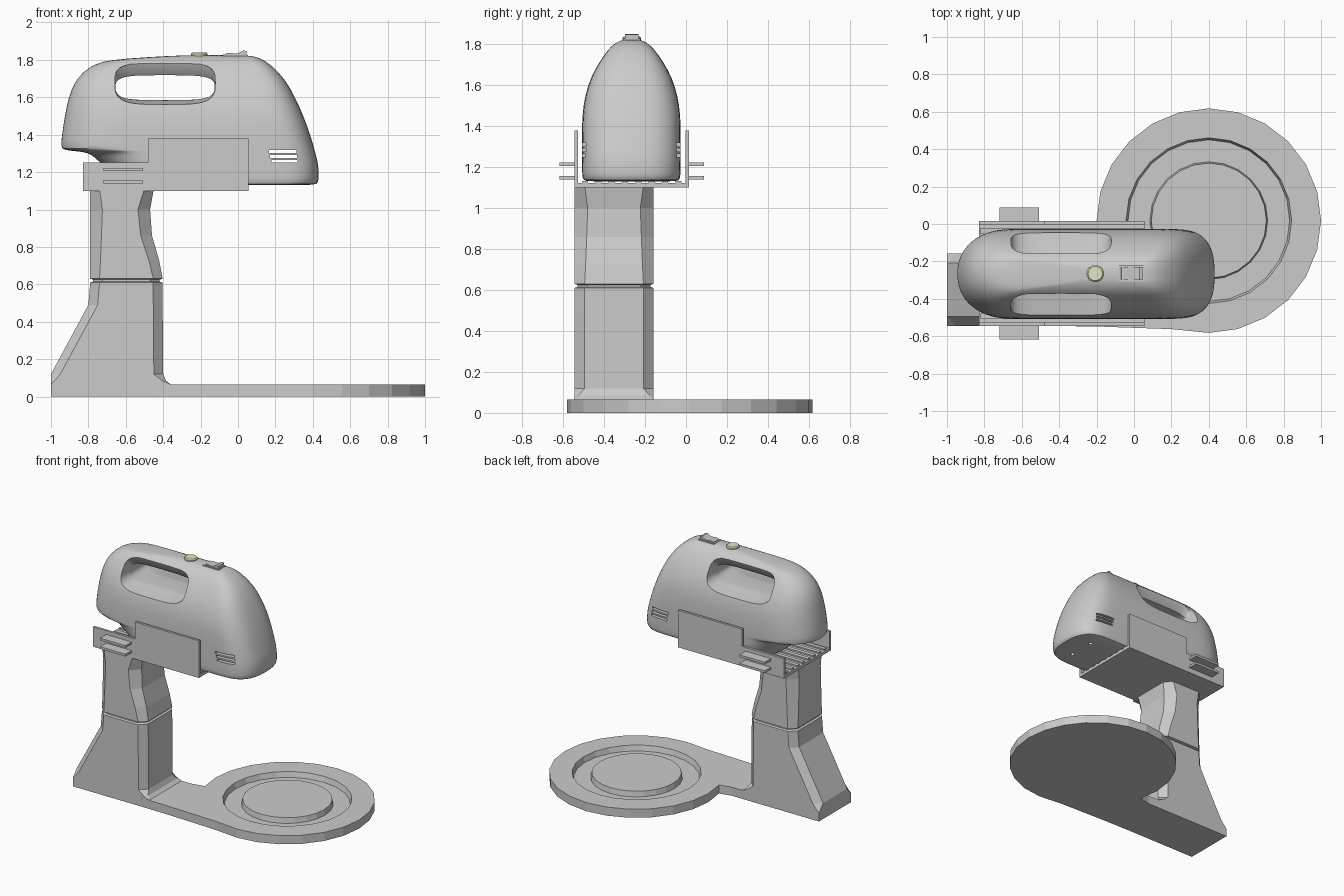
import bpy, bmesh
from math import pi, sin, cos, radians, copysign

if "Cube" in bpy.data.objects:
    bpy.data.objects.remove(bpy.data.objects["Cube"])

YC = -0.265  # middle plane of stand and mixer


def loft(name, rings, closed=False):
    """Skin equal-length rings of points; cap the ends or close the loop."""
    bm = bmesh.new()
    vs = [[bm.verts.new(p) for p in r] for r in rings]
    n = len(rings[0])
    pairs = list(zip(vs, vs[1:])) + ([(vs[-1], vs[0])] if closed else [])
    for a, b in pairs:
        for i in range(n):
            j = (i + 1) % n
            bm.faces.new((a[i], a[j], b[j], b[i]))
    if not closed:
        bm.faces.new(vs[0])
        bm.faces.new(vs[-1])
    bmesh.ops.recalc_face_normals(bm, faces=bm.faces)
    me = bpy.data.meshes.new(name)
    bm.to_mesh(me)
    bm.free()
    ob = bpy.data.objects.new(name, me)
    bpy.context.collection.objects.link(ob)
    return ob


def box(name, x0, x1, y0, y1, z0, z1):
    return loft(name, [[(x0, y0, z), (x1, y0, z), (x1, y1, z), (x0, y1, z)] for z in (z0, z1)])


def extrude_y(name, pts, y0, y1):
    return loft(name, [[(x, y, z) for x, z in pts] for y in (y0, y1)])


def circle(cx, cy, r, z, n=24):
    return [(cx + r * cos(2 * pi * i / n), cy + r * sin(2 * pi * i / n), z) for i in range(n)]


def activate(ob):
    bpy.ops.object.select_all(action='DESELECT')
    ob.select_set(True)
    bpy.context.view_layer.objects.active = ob


def cut(ob, cutter):
    activate(ob)
    m = ob.modifiers.new("cut", 'BOOLEAN')
    m.operation, m.solver, m.object = 'DIFFERENCE', 'EXACT', cutter
    bpy.ops.object.modifier_apply(modifier=m.name)
    bpy.data.objects.remove(cutter)


def smooth(ob, angle=35):
    activate(ob)
    bpy.ops.object.shade_smooth_by_angle(angle=radians(angle))


def power(v, e):
    return copysign(abs(v) ** e, v)


# Base plate: round bowl rest with a tongue running under the column
CX, CY, R = 0.40, 0.018, 0.60
outline = [(-0.45, -0.545), (-0.2, -0.548), (0.2, -0.562)]
outline += [(CX + R * cos(radians(a)), CY + R * sin(radians(a))) for a in range(-90, 196, 15)]
outline += [(-0.215, -0.145), (-0.27, -0.158), (-0.45, -0.158)]
plate = loft("base_plate", [[(x, y, z) for x, y in outline] for z in (0, 0.065)])
groove = loft("groove_cutter", [circle(CX, CY, r, z) for r, z in
              ((0.305, 0.08), (0.315, 0.025), (0.432, 0.025), (0.447, 0.08))], closed=True)
cut(plate, groove)


# Column: chamfered rectangular sections (z, x left, x right, chamfer, inset)
def section(z, x0, x1, c, inset=0):
    x0, x1 = x0 + inset, x1 - inset
    y0, y1 = -0.545 + inset, -0.158 - inset
    return [(x0 + c, y0, z), (x1 - c, y0, z), (x1, y0 + c, z), (x1, y1 - c, z),
            (x1 - c, y1, z), (x0 + c, y1, z), (x0, y1 - c, z), (x0, y0 + c, z)]


loft("column", [section(*s) for s in (
    (0, -1, -0.36, 0.001), (0.065, -1, -0.36, 0.001), (0.085, -1, -0.385, 0.02),
    (0.12, -1, -0.40, 0.05), (0.49, -0.80, -0.403, 0.05), (0.61, -0.79, -0.405, 0.05),
    (0.615, -0.79, -0.405, 0.05, 0.015), (0.625, -0.79, -0.405, 0.05, 0.015),
    (0.63, -0.79, -0.403, 0.05), (0.73, -0.79, -0.422, 0.055), (0.86, -0.79, -0.46, 0.06),
    (1.0, -0.79, -0.47, 0.065), (1.11, -0.79, -0.45, 0.05))])

# Cradle: floor, ribs, stepped side walls and finger tabs
box("cradle_floor", -0.83, 0.055, -0.545, 0.015, 1.1, 1.122)
for i in range(8):
    y = YC + (i - 3.5) * 0.065
    box("cradle_rib", -0.82, 0.05, y - 0.015, y + 0.015, 1.12, 1.132)
wall = [(-0.83, 1.1), (0.055, 1.1), (0.055, 1.38), (-0.48, 1.38), (-0.48, 1.25), (-0.83, 1.25)]
for s in (-1, 1):
    extrude_y("cradle_wall", wall, YC + s * 0.262, YC + s * 0.28)
    for z in (1.14, 1.205):
        box("finger_tab", -0.72, -0.508, YC + s * 0.275, YC + s * 0.353, z, z + 0.017)


# Mixer body: horizontal slices (z, rear x, nose x, half width)
def slice_ring(z, xr, xf, hw, n=14):
    ar, af = 1.2 * hw, 0.9 * hw
    c0, c1 = xf - af, xr + ar
    right = [(c0 + af * power(cos(t), 0.75), hw * power(sin(t), 0.75))
             for t in [-pi / 2 + pi * i / n for i in range(n + 1)]]
    left = [(c1 + ar * power(cos(t), 0.92), hw * power(sin(t), 0.92))
            for t in [pi / 2 + pi * i / n for i in range(n + 1)]]
    mids = [c0 + (c1 - c0) * k / 6 for k in range(1, 6)]
    pts = right + [(x, hw) for x in mids] + left + [(x, -hw) for x in reversed(mids)]
    return [(x, YC - 0.002 + y, z) for x, y in pts]


body = loft("mixer_body", [slice_ring(*s) for s in (
    (1.13, -0.56, 0.39, 0.21), (1.134, -0.60, 0.425, 0.235), (1.16, -0.64, 0.434, 0.24),
    (1.22, -0.70, 0.432, 0.241), (1.26, -0.75, 0.426, 0.241), (1.295, -0.785, 0.417, 0.241),
    (1.31, -0.83, 0.413, 0.241), (1.316, -0.938, 0.411, 0.241), (1.335, -0.95, 0.406, 0.241),
    (1.40, -0.943, 0.387, 0.241), (1.50, -0.928, 0.352, 0.236), (1.60, -0.908, 0.306, 0.213),
    (1.68, -0.876, 0.262, 0.177), (1.74, -0.826, 0.212, 0.138), (1.78, -0.762, 0.166, 0.108),
    (1.80, -0.69, 0.135, 0.086), (1.816, -0.47, 0.10, 0.06), (1.826, -0.27, 0.05, 0.028))])
activate(body)
sub = body.modifiers.new("round", 'SUBSURF')
sub.levels = 1
bpy.ops.object.modifier_apply(modifier=sub.name)


# Handle opening: straight through the grip, flaring out to the sides
def opening(v, x0, x1, z0, z1, n=48):
    cx, cz, a, b = (x0 + x1) / 2, (z0 + z1) / 2, (x1 - x0) / 2, (z1 - z0) / 2
    return [(cx + a * power(cos(2 * pi * i / n), 0.5), YC + v,
             cz + b * power(sin(2 * pi * i / n), 0.6)) for i in range(n)]


half = [(0.3, -0.66, -0.12, 1.55, 1.80), (0.11, -0.658, -0.122, 1.578, 1.785),
        (0.092, -0.656, -0.124, 1.583, 1.745), (0.07, -0.655, -0.125, 1.585, 1.718)]
stations = [(-v, *r) for v, *r in half] + [(v, *r) for v, *r in reversed(half)]
cut(body, loft("opening_cutter", [opening(*s) for s in stations]))

# Air vents through the sides and beater sockets underneath
for x0, x1, z in ((0.165, 0.312, 1.302), (0.172, 0.316, 1.276), (0.179, 0.318, 1.25)):
    cut(body, box("vent_cutter", x0, x1, -0.6, 0.1, z, z + 0.015))
for s in (-1, 1):
    cut(body, loft("socket_cutter", [circle(0.27, YC + s * 0.1, 0.016, z, 12) for z in (1.1, 1.19)]))
smooth(body)

# Eject button
button = loft("eject_button", [circle(-0.207, YC, r, z, 32) for r, z in
              ((0.045, 1.80), (0.045, 1.832), (0.038, 1.839))])
mat = bpy.data.materials.new("pale_yellow")
mat.diffuse_color = (0.78, 0.78, 0.55, 1)
mat.use_nodes = True
mat.node_tree.nodes["Principled BSDF"].inputs["Base Color"].default_value = mat.diffuse_color
button.data.materials.append(mat)
smooth(button)

# Speed switch: rocker with a raised front lip on a thin bezel
box("switch_bezel", -0.08, 0.052, YC - 0.042, YC + 0.042, 1.80, 1.828)
extrude_y("speed_switch", [(-0.07, 1.81), (-0.068, 1.832), (-0.05, 1.838), (-0.005, 1.833),
          (0.03, 1.85), (0.046, 1.847), (0.046, 1.81)], YC - 0.034, YC + 0.034)
